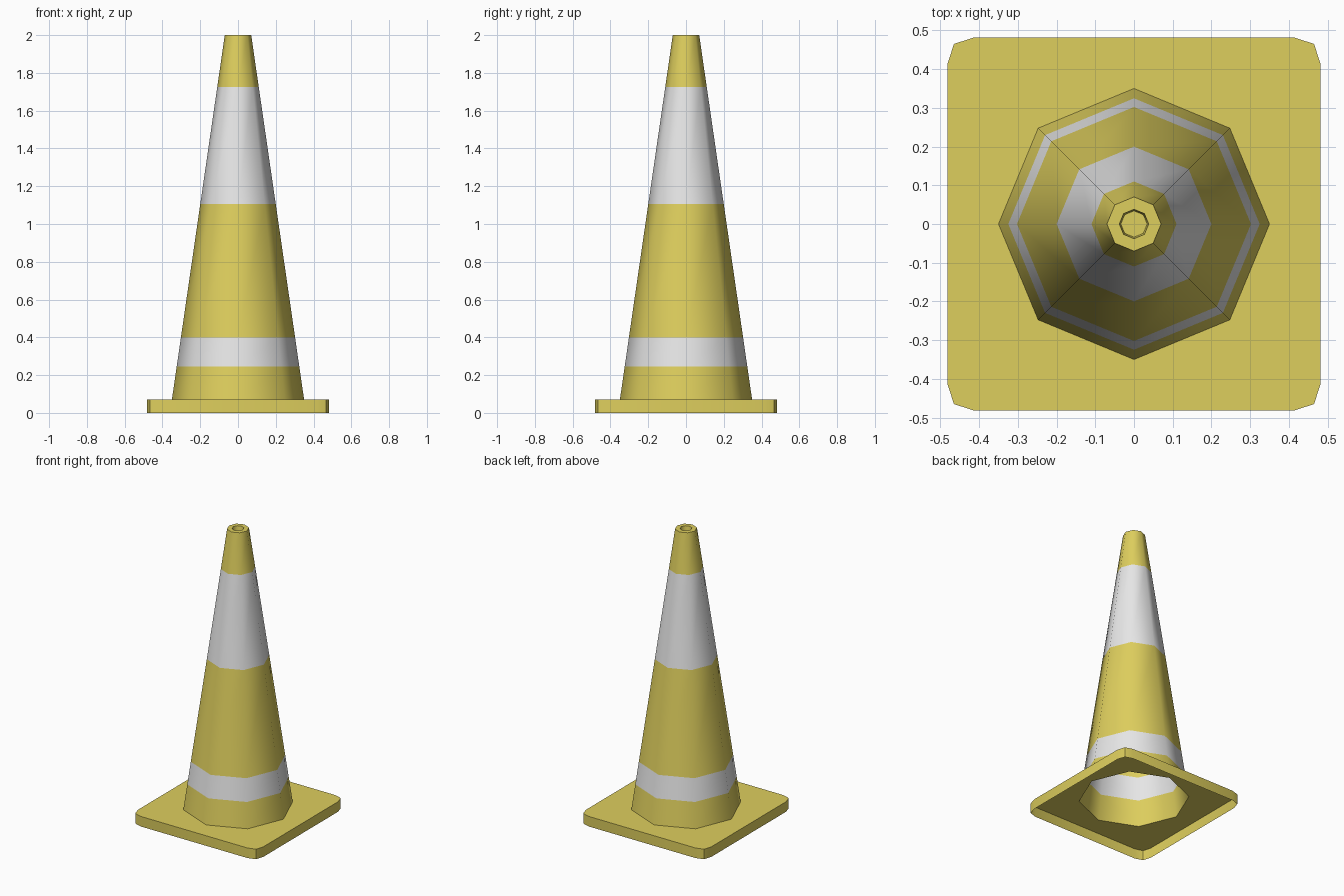
import bpy, bmesh, math

if "Cube" in bpy.data.objects:
    bpy.data.objects.remove(bpy.data.objects["Cube"])


def material(name, rgb):
    m = bpy.data.materials.new(name)
    m.diffuse_color = (*rgb, 1.0)
    m.use_nodes = True
    m.node_tree.nodes["Principled BSDF"].inputs["Base Color"].default_value = m.diffuse_color
    return m


YELLOW = material("cone yellow", (0.73, 0.62, 0.11))
WHITE = material("reflective white", (0.8, 0.8, 0.8))

SIDES = 8
BASE_Z, BASE_R = 0.07, 0.35
TOP_Z, TOP_R = 2.0, 0.07


def octagon(bm, r, z):
    return [bm.verts.new((r * math.cos(math.tau * i / SIDES),
                          r * math.sin(math.tau * i / SIDES), z)) for i in range(SIDES)]


def wall(bm, low, high, mat=0):
    n = len(low)
    for i in range(n):
        j = (i + 1) % n
        bm.faces.new((low[i], low[j], high[j], high[i])).material_index = mat


def finish(name, bm, mats):
    me = bpy.data.meshes.new(name)
    bm.to_mesh(me)
    bm.free()
    for m in mats:
        me.materials.append(m)
    ob = bpy.data.objects.new(name, me)
    bpy.context.collection.objects.link(ob)
    bpy.ops.object.select_all(action='DESELECT')
    ob.select_set(True)
    bpy.context.view_layer.objects.active = ob
    bpy.ops.object.shade_smooth_by_angle(angle=math.radians(50))
    return ob


# Hollow cone body: straight taper cut into alternating yellow and white bands
bm = bmesh.new()
rings = []
for z in (BASE_Z, 0.245, 0.40, 1.105, 1.725, TOP_Z):
    t = (z - BASE_Z) / (TOP_Z - BASE_Z)
    rings.append(octagon(bm, BASE_R + (TOP_R - BASE_R) * t, z))
# Flat lip and shallow dimple at the tip
rings.append(octagon(bm, 0.038, TOP_Z))
rings.append(octagon(bm, 0.034, TOP_Z - 0.03))
for i in range(len(rings) - 1):
    wall(bm, rings[i], rings[i + 1], 1 if i in (1, 3) else 0)
bm.faces.new(rings[-1])
finish("cone_body", bm, (YELLOW, WHITE))

# Base plate: thin open-bottomed tray with clipped corners and an octagonal opening
bm = bmesh.new()
H, C, K = 0.482, 0.412, 0.465
outline = []
for q in range(4):
    c, s = round(math.cos(q * math.pi / 2)), round(math.sin(q * math.pi / 2))
    for x, y in ((H, C), (K, K), (C, H)):
        outline.append((x * c - y * s, x * s + y * c))
low = [bm.verts.new((x, y, 0)) for x, y in outline]
high = [bm.verts.new((x, y, BASE_Z)) for x, y in outline]
wall(bm, low, high)
hole = octagon(bm, BASE_R, BASE_Z)
edges = [bm.edges.new((hole[i], hole[(i + 1) % SIDES])) for i in range(SIDES)]
edges += [bm.edges.get((high[i], high[(i + 1) % 12])) for i in range(12)]
bmesh.ops.triangle_fill(bm, edges=edges, use_beauty=True, normal=(0, 0, 1))
for f in bm.faces:
    f.normal_update()
    if all(abs(v.co.z - BASE_Z) < 1e-5 for v in f.verts) and f.normal.z < 0:
        f.normal_flip()
finish("base_plate", bm, (YELLOW,))
